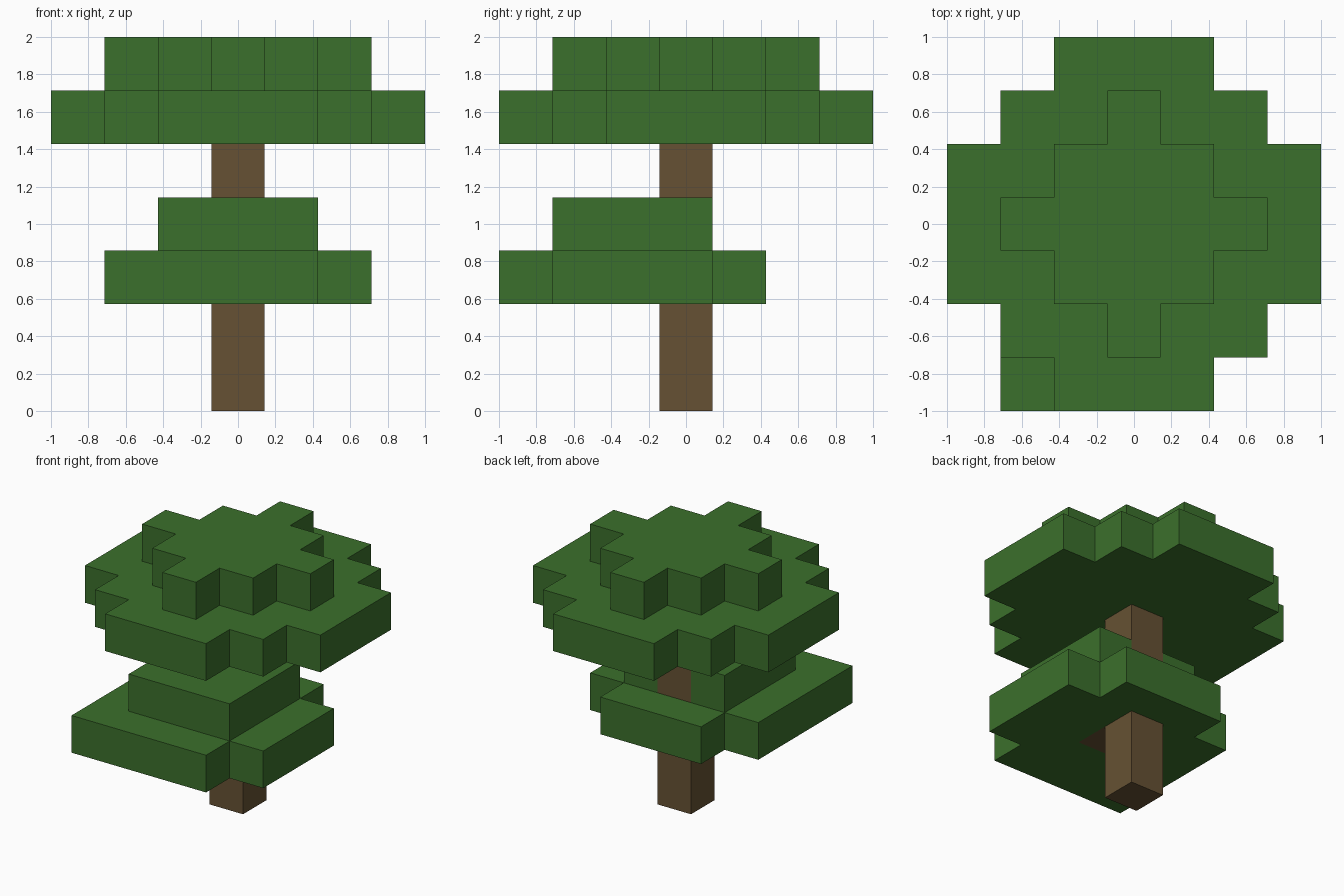
import bpy
import bmesh
from mathutils import Vector

cube = bpy.data.objects.get("Cube")
if cube:
    bpy.data.objects.remove(cube, do_unlink=True)

UNIT = 2 / 7  # the tree is seven blocks tall and seven wide


def material(name, rgb):
    mat = bpy.data.materials.new(name)
    mat.use_nodes = True
    mat.diffuse_color = (*rgb, 1)
    mat.node_tree.nodes["Principled BSDF"].inputs["Base Color"].default_value = (*rgb, 1)
    return mat


def block_grid(xs, ys, z, keep=lambda x, y: True):
    """Blocks of one layer that satisfy a rule."""
    return {(x, y, z) for x in xs for y in ys if keep(x, y)}


leaf_green = material("leaf green", (0.044, 0.162, 0.025))
bark_brown = material("bark brown", (0.133, 0.083, 0.033))

# Trunk and the short branch that carries the lower foliage
trunk = {(0, 0, z) for z in range(5)}
branch = {(0, -1, 2)}
wood = trunk | branch

# Lower foliage, offset toward the front, with three corners trimmed
trimmed = {(2, -3), (2, 1), (-2, 1)}
lower_canopy = block_grid(range(-2, 3), range(-3, 2), 2,
                          lambda x, y: (x, y) not in trimmed) - wood
lower_crown = block_grid(range(-1, 2), range(-2, 1), 3) - wood

# Upper foliage: two stepped diamonds
span = range(-3, 4)
upper_canopy = block_grid(span, span, 5, lambda x, y: abs(x) + abs(y) <= 4)
upper_crown = block_grid(span, span, 6, lambda x, y: abs(x) + abs(y) <= 2)

parts = {
    "trunk": (trunk, bark_brown),
    "branch": (branch, bark_brown),
    "lower_canopy": (lower_canopy, leaf_green),
    "lower_crown": (lower_crown, leaf_green),
    "upper_canopy": (upper_canopy, leaf_green),
    "upper_crown": (upper_crown, leaf_green),
}
occupied = set().union(*(cells for cells, _ in parts.values()))


def build_part(name, cells, mat):
    """Make the exposed faces of a group of blocks."""
    bm = bmesh.new()
    for cell in sorted(cells):
        centre = Vector(cell) + Vector((0, 0, 0.5))
        for axis in range(3):
            for sign in (-1, 1):
                n = Vector((0, 0, 0))
                n[axis] = sign
                if tuple(int(c + d) for c, d in zip(cell, n)) in occupied:
                    continue
                u = Vector((0, 0, 0))
                u[(axis + 1) % 3] = 1
                v = n.cross(u)
                corners = [n - u - v, n + u - v, n + u + v, n - u + v]
                bm.faces.new([bm.verts.new((centre + c / 2) * UNIT) for c in corners])
    bmesh.ops.remove_doubles(bm, verts=bm.verts, dist=0.001)
    mesh = bpy.data.meshes.new(name)
    bm.to_mesh(mesh)
    bm.free()
    mesh.materials.append(mat)
    bpy.context.collection.objects.link(bpy.data.objects.new(name, mesh))


for name, (cells, mat) in parts.items():
    build_part(name, cells, mat)
